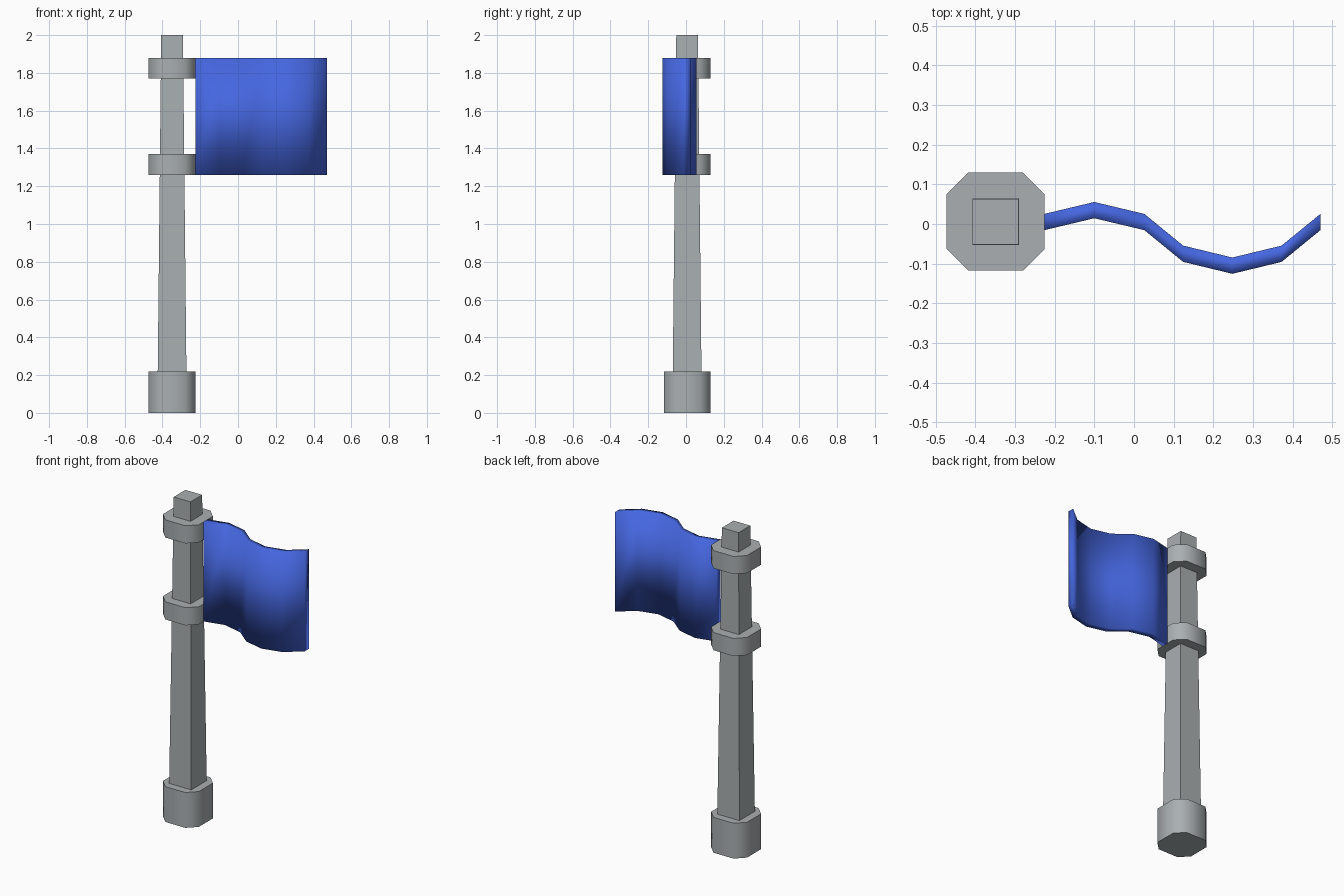
import bpy, math

if "Cube" in bpy.data.objects:
    bpy.data.objects.remove(bpy.data.objects["Cube"])


def material(name, rgb):
    m = bpy.data.materials.new(name)
    m.diffuse_color = (*rgb, 1)
    m.use_nodes = True
    m.node_tree.nodes["Principled BSDF"].inputs["Base Color"].default_value = m.diffuse_color
    return m


GREY = material("stone grey", (0.40, 0.43, 0.44))
BLUE = material("flag blue", (0.06, 0.135, 0.75))
CX, CY = -0.349, 0.006  # pole axis


def loft(name, bottom, top, z0, z1, mat):
    """Closed solid between two matching outlines at two heights."""
    n = len(bottom)
    verts = [(x, y, z0) for x, y in bottom] + [(x, y, z1) for x, y in top]
    faces = [(i, (i + 1) % n, n + (i + 1) % n, n + i) for i in range(n)]
    faces += [tuple(reversed(range(n))), tuple(range(n, 2 * n))]
    me = bpy.data.meshes.new(name)
    me.from_pydata(verts, [], faces)
    me.materials.append(mat)
    ob = bpy.data.objects.new(name, me)
    bpy.context.collection.objects.link(ob)
    return ob


def square(h):
    return [(CX + a * h, CY + b * h) for a, b in ((-1, -1), (1, -1), (1, 1), (-1, 1))]


def smooth(ob, degrees):
    bpy.ops.object.select_all(action='DESELECT')
    ob.select_set(True)
    bpy.context.view_layer.objects.active = ob
    bpy.ops.object.shade_smooth_by_angle(angle=math.radians(degrees))


# tapered square pole
loft("pole", square(0.078), square(0.0575), 0.02, 2.0, GREY)

# base and two collars: squares with chamfered corners
r, f = 0.1235, 0.069
octagon = [(CX + x, CY + y) for x, y in
           ((-f, -r), (f, -r), (r, -f), (r, f), (f, r), (-f, r), (-r, f), (-r, -f))]
for name, z0, z1 in (("base", 0, 0.22), ("lower_collar", 1.26, 1.37), ("upper_collar", 1.77, 1.88)):
    smooth(loft(name, octagon, octagon, z0, z1, GREY), 50)

# waving flag: thick ribbon following a wavy path, softly shaded all round
path = [(-0.226, 0.005), (-0.1, 0.035), (0.026, 0.005), (0.124, -0.075),
        (0.248, -0.105), (0.372, -0.075), (0.47, 0.005)]
t = 0.0205
n = len(path)
verts = [(x, y + s * t, z) for x, y in path
         for s, z in ((-1, 1.26), (1, 1.26), (1, 1.88), (-1, 1.88))]
faces = [(4 * i + k, 4 * i + 4 + k, 4 * i + 4 + (k + 1) % 4, 4 * i + (k + 1) % 4)
         for i in range(n - 1) for k in range(4)]
faces = [tuple(reversed(q)) for q in faces]
faces += [(0, 3, 2, 1)[::-1], tuple(4 * n - 4 + k for k in range(4))]
me = bpy.data.meshes.new("flag")
me.from_pydata(verts, [], faces)
me.materials.append(BLUE)
flag = bpy.data.objects.new("flag", me)
bpy.context.collection.objects.link(flag)

# consistent outward normals
import bmesh
bm = bmesh.new()
bm.from_mesh(me)
bmesh.ops.recalc_face_normals(bm, faces=bm.faces)
for face in bm.faces:
    face.smooth = True
bm.to_mesh(me)
bm.free()
